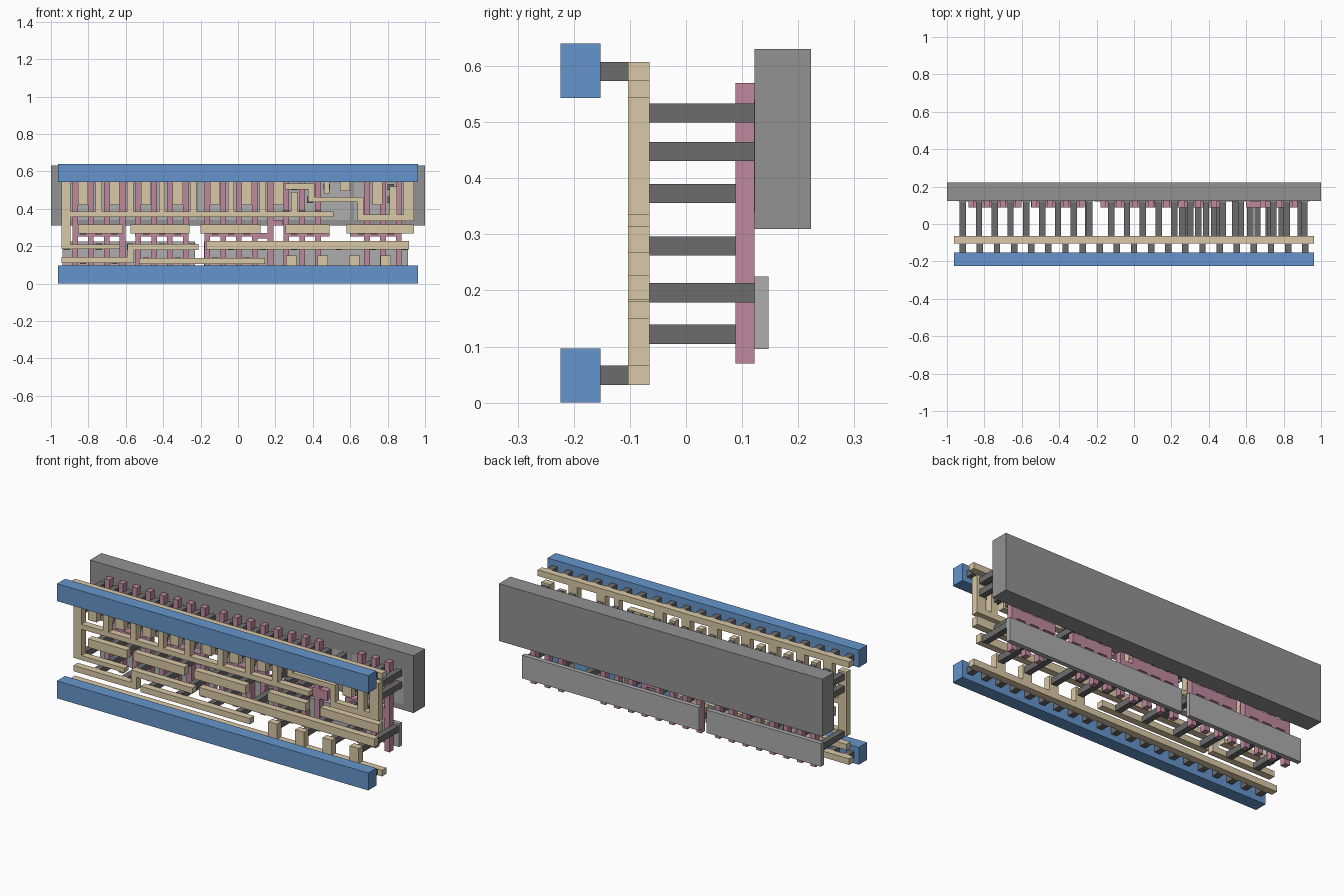
import bpy, bmesh


def material(name, color):
    m = bpy.data.materials.new(name)
    m.diffuse_color = (*color, 1)
    return m


BLUE = material("metal_blue", (0.13, 0.30, 0.60))
TAN = material("local_tan", (0.70, 0.58, 0.38))
PINK = material("gate_pink", (0.52, 0.25, 0.34))
DARK = material("contact_dark", (0.15, 0.15, 0.15))
MID = material("well_grey", (0.29, 0.29, 0.29))
LIGHT = material("diffusion_grey", (0.42, 0.42, 0.42))


def layer(name, rects, y0, y1, mat):
    """Extrude (x0, x1, z0, z1) rectangles between depths y0 and y1."""
    bm = bmesh.new()
    for x0, x1, z0, z1 in rects:
        box = bmesh.ops.create_cube(bm, size=1)
        for v in box["verts"]:
            v.co = (x1 if v.co.x > 0 else x0,
                    y1 if v.co.y > 0 else y0,
                    z1 if v.co.z > 0 else z0)
    me = bpy.data.meshes.new(name)
    bm.to_mesh(me)
    bm.free()
    me.materials.append(mat)
    ob = bpy.data.objects.new(name, me)
    bpy.context.collection.objects.link(ob)
    return ob


def post(x, z, s=0.017):
    return (x - s, x + s, z - s, z + s)


# Front power rails
layer("lower_rail", [(-0.962, 0.962, 0, 0.097)], -0.224, -0.152, BLUE)
layer("upper_rail", [(-0.962, 0.962, 0.543, 0.64)], -0.224, -0.152, BLUE)

# Short posts joining the rails to the tan layer
layer("rail_posts", [post(-0.916 + 0.0916 * k, z) for k in range(21) for z in (0.049, 0.59)],
      -0.152, -0.103, DARK)

# Column positions: gate strips and the gaps between them
P = 0.0845
left_gates = [-0.871 + P * k for k in range(8)]
mid_gates = [-0.164 + P * k for k in range(8)]
right_gates = [0.69, 0.775, 0.86]
left_gaps = [-0.829 + P * k for k in range(7)]
mid_gaps = [-0.122 + P * k for k in range(7)]

# Tan wiring: rails, bars and the winding trace at the right
strips = [
    (-0.962, 0.962, 0.573, 0.607), (-0.962, 0.962, 0.032, 0.066),
    (-0.945, -0.895, 0.185, 0.545), (-0.895, -0.63, 0.185, 0.21),
    (-0.895, 0.51, 0.357, 0.385),
    (-0.17, 0.915, 0.183, 0.228),
    (-0.59, -0.21, 0.18, 0.212), (-0.59, -0.555, 0.11, 0.18),
    (-0.945, -0.59, 0.11, 0.142), (-0.53, 0.145, 0.104, 0.137),
    (0.25, 0.375, 0.503, 0.535), (0.375, 0.41, 0.435, 0.535),
    (0.41, 0.64, 0.435, 0.463), (0.64, 0.67, 0.335, 0.463),
    (0.67, 0.94, 0.335, 0.368), (0.885, 0.94, 0.368, 0.545),
]
bars = [(-0.855, -0.615), (-0.575, -0.26), (-0.2, 0.12), (0.255, 0.49), (0.58, 0.94)]
strips += [(a, b, 0.267, 0.315) for a, b in bars]
wide = left_gaps[0::2] + mid_gaps[0:5:2]
narrow = left_gaps[1::2] + [-0.24] + mid_gaps[1::2]
strips += [(x - 0.027, x + 0.027, 0.42, 0.573) for x in wide + [0.745]]
strips += [(x - 0.017, x + 0.017, 0.385, 0.49 if x > 0.25 else 0.545) for x in narrow]
strips += [(0.46, 0.49, 0.48, 0.573), (0.545, 0.6, 0.495, 0.573), (0.81, 0.85, 0.368, 0.52)]
# stubs rising from the lower rail
strips += [(x - 0.028, x + 0.028, 0.066, 0.15) for x in (0.285, 0.453, 0.622, 0.79)]
layer("tan_wiring", strips, -0.103, -0.065, TAN)

# Pink gate strips with cross bars
gates = [(x - 0.015, x + 0.015, 0.07, 0.57) for x in left_gates + mid_gates + right_gates]
gates += [(a, b, 0.253, 0.307) for a, b in
          [(-0.885, -0.605), (-0.55, -0.27), (-0.18, 0.11), (0.25, 0.49), (0.6, 0.875)]]
gates += [(0.08, 0.17, 0.24, 0.27), (0.16, 0.24, 0.31, 0.34)]
layer("gate_strips", gates, 0.088, 0.122, PINK)

# Contacts that end on the gate strips
gate_posts = [post(x, 0.279) for x in
              left_gaps[0:3] + left_gaps[4:7] + mid_gaps[0:3] + mid_gaps[5:7] + [0.66, 0.73, 0.817]]
gate_posts += [post(x, 0.373) for x in mid_gates[5:8]]
layer("gate_contacts", gate_posts, -0.065, 0.088, DARK)

# Contacts that run through to the back slabs
deep = [post(x, z) for x in left_gaps + mid_gaps + [-0.24, 0.745, 0.817, 0.91] for z in (0.448, 0.516)]
deep += [post(-0.916, z) for z in (0.448, 0.516)]
deep += [post(x, 0.516) for x in (0.475, 0.572)]
deep += [post(x, 0.122) for x in left_gaps[0::2] + mid_gaps[0:3:2] + [0.285, 0.453, 0.622, 0.79]]
deep += [post(x, 0.196) for x in [-0.916] + left_gaps[1::2] + [-0.245] + mid_gaps[1::2] + [0.54, 0.72, 0.89]]
layer("deep_contacts", deep, -0.065, 0.122, DARK)

# Back slabs
layer("back_well", [(-1, 1, 0.31, 0.63)], 0.122, 0.223, MID)
layer("lower_diffusion", [(-0.937, -0.23, 0.096, 0.225), (-0.182, 0.91, 0.096, 0.225)],
      0.122, 0.147, LIGHT)
layer("upper_diffusion", [(-0.937, -0.22, 0.34, 0.54), (-0.21, 0.6, 0.34, 0.54), (0.62, 0.937, 0.34, 0.54)],
      0.1215, 0.147, LIGHT)
